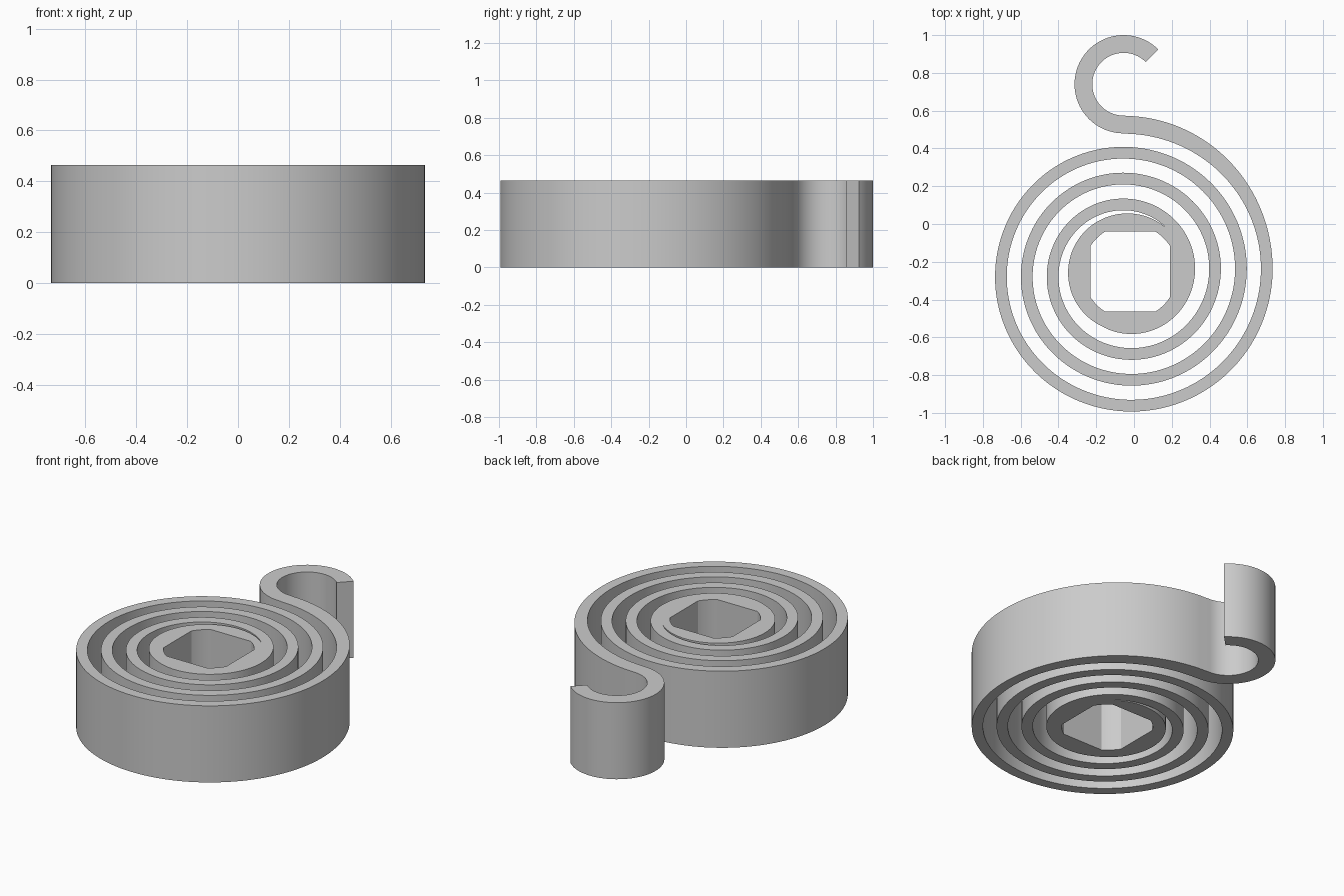
import bpy, bmesh, math

if "Cube" in bpy.data.objects:
    bpy.data.objects.remove(bpy.data.objects["Cube"])

HEIGHT = 0.465
CX, CY = -0.035, -0.258        # centre of hub and spiral
HX, HY = -0.02, -0.252         # centre of the square hole
HUB_R, STRIP, PITCH = 0.314, 0.062, 0.137
STEP = 2.5                     # degrees per segment


def polar(cx, cy, r, deg):
    a = math.radians(deg)
    return (cx + r * math.cos(a), cy + r * math.sin(a), 0)


def ladder(bm, pairs):
    """Flat band of quads between consecutive (inner, outer) point pairs."""
    rows = [[bm.verts.new(p) for p in pair] for pair in pairs]
    for (a, b), (c, d) in zip(rows, rows[1:]):
        bm.faces.new((a, b, d, c))


def hole_radius(deg):
    """Square hole with its corners trimmed by a circle."""
    a = math.radians(deg)
    return min(0.2502, 0.211 / max(abs(math.cos(a)), abs(math.sin(a))))


bm = bmesh.new()

# Hub ring around the square hole
turn = [i * STEP for i in range(int(360 / STEP) + 1)]
ladder(bm, [(polar(HX, HY, hole_radius(t), t), polar(CX, CY, HUB_R, t)) for t in turn])

# Spiral strip, growing out of the hub and thickening towards the hook
pairs = []
start, end = -120.0, 1170.0
for i in range(int((end - start) / STEP) + 1):
    t = start + i * STEP
    k = min(max((t - 1085) / 85, 0), 1)
    k = k * k * (3 - 2 * k)
    mid = 0.361 + PITCH * (t - 90) / 360 + 0.011 * k
    half = (STRIP + 0.032 * k) / 2
    pairs.append((polar(CX, CY, max(HUB_R, mid - half), t),
                  polar(CX, CY, max(HUB_R, mid + half), t)))

# End hook, curling the opposite way
for i in range(61):
    t = 270 - 225 * i / 60
    pairs.append((polar(-0.055, 0.74, 0.26, t), polar(-0.055, 0.74, 0.166, t)))
ladder(bm, pairs)

# Weld the strip to the hub and raise the outline to full height
bmesh.ops.remove_doubles(bm, verts=bm.verts, dist=0.0004)
bmesh.ops.recalc_face_normals(bm, faces=bm.faces)
raised = bmesh.ops.extrude_face_region(bm, geom=bm.faces[:], use_keep_orig=True)
top = [g for g in raised["geom"] if isinstance(g, bmesh.types.BMVert)]
bmesh.ops.translate(bm, verts=top, vec=(0, 0, HEIGHT))
bmesh.ops.recalc_face_normals(bm, faces=bm.faces)

mesh = bpy.data.meshes.new("spiral_spring")
bm.to_mesh(mesh)
bm.free()
spring = bpy.data.objects.new("spiral_spring", mesh)
bpy.context.collection.objects.link(spring)

# Plain grey metal
grey = bpy.data.materials.new("grey_metal")
grey.diffuse_color = (0.6, 0.6, 0.6, 1)
grey.use_nodes = True
grey.node_tree.nodes["Principled BSDF"].inputs["Base Color"].default_value = grey.diffuse_color
mesh.materials.append(grey)

bpy.context.view_layer.objects.active = spring
spring.select_set(True)
bpy.ops.object.shade_smooth_by_angle(angle=math.radians(25))
